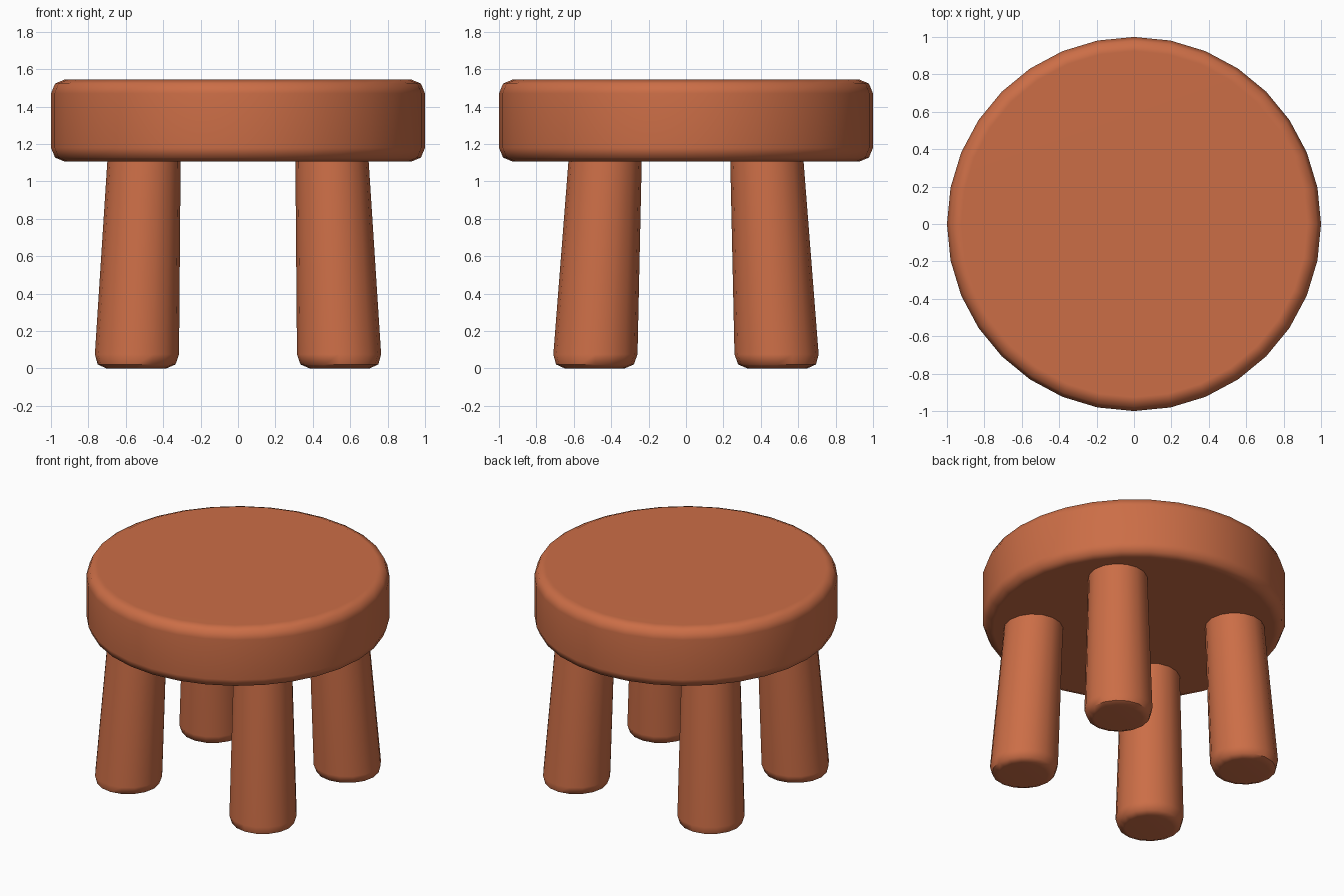
import bpy, bmesh, math

if "Cube" in bpy.data.objects:
    bpy.data.objects.remove(bpy.data.objects["Cube"])

clay = bpy.data.materials.new("terracotta")
clay.diffuse_color = (0.60, 0.155, 0.062, 1)
clay.use_nodes = True
clay.node_tree.nodes["Principled BSDF"].inputs["Base Color"].default_value = clay.diffuse_color


def lathe(name, profile, sides):
    """Closed solid from rings given as (centre x, centre y, radius, z)."""
    bm = bmesh.new()
    rings = []
    for cx, cy, r, z in profile:
        angles = [2 * math.pi * i / sides for i in range(sides)]
        rings.append([bm.verts.new((cx + r * math.cos(a), cy + r * math.sin(a), z))
                      for a in angles])
    for low, high in zip(rings, rings[1:]):
        for i in range(sides):
            j = (i + 1) % sides
            bm.faces.new((low[i], low[j], high[j], high[i]))
    bm.faces.new(rings[0][::-1])
    bm.faces.new(rings[-1])
    mesh = bpy.data.meshes.new(name)
    bm.to_mesh(mesh)
    bm.free()
    obj = bpy.data.objects.new(name, mesh)
    bpy.context.collection.objects.link(obj)
    mesh.materials.append(clay)
    bpy.ops.object.select_all(action='DESELECT')
    obj.select_set(True)
    bpy.context.view_layer.objects.active = obj
    bpy.ops.object.shade_smooth_by_angle(angle=math.radians(50))
    mod = obj.modifiers.new("even_shading", 'WEIGHTED_NORMAL')
    mod.keep_sharp = True
    return obj


# Round seat with softened rims
lathe("seat", [(0, 0, r, z) for r, z in (
    (0.925, 1.105), (0.978, 1.127), (1.0, 1.18),
    (1.0, 1.47), (0.978, 1.523), (0.925, 1.545))], 32)

# Four splayed legs, thicker and rounded at the foot
for fy, depth in ((-1, "front"), (1, "back")):
    for fx, side in ((-1, "left"), (1, "right")):
        rings = []
        for r, z in ((0.160, 0.0), (0.208, 0.021), (0.225, 0.075), (0.195, 1.14)):
            t = z / 1.1
            rings.append((fx * (0.543 - 0.040 * t), fy * (0.488 - 0.055 * t), r, z))
        lathe(f"{depth}_{side}_leg", rings, 16)
